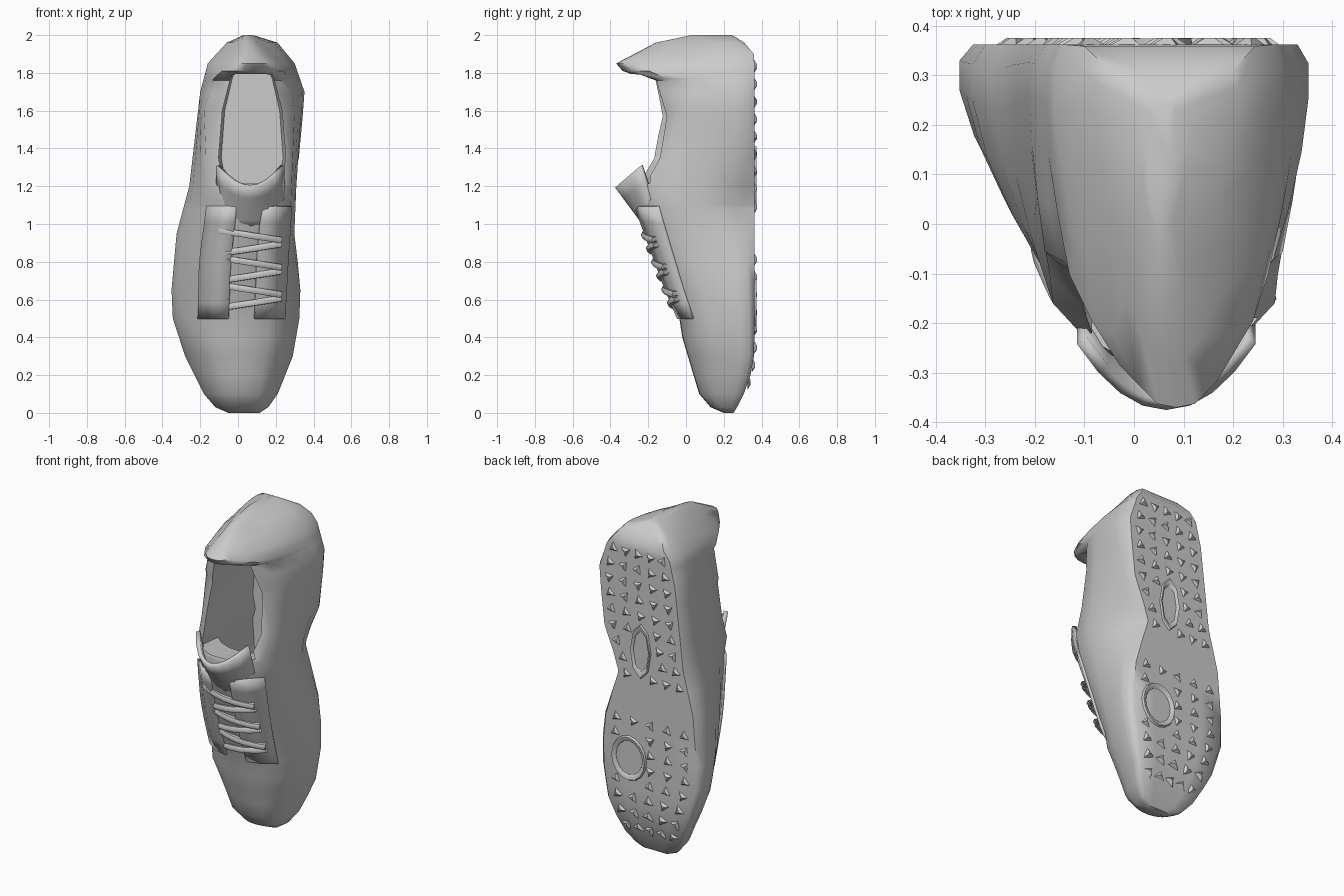
import bpy, bmesh, math, random
from mathutils import Matrix, Vector

if "Cube" in bpy.data.objects:
    bpy.data.objects.remove(bpy.data.objects["Cube"])

random.seed(4)

# height: (left edge, right edge) of the silhouette
EDGE = {0: (-.05, .115), .03: (-.12, .16), .1: (-.18, .21), .3: (-.28, .29),
        .5: (-.345, .325), .65: (-.352, .33), .95: (-.325, .305), 1.2: (-.258, .315),
        1.7: (-.2, .352), 1.85: (-.16, .3), 1.96: (-.06, .21), 2: (.03, .08)}
# height: (left, right) shoulder of the upper
SHOULDER = {0: (-.05, .11), .1: (-.12, .16), .4: (-.21, .24), .8: (-.2, .26),
            1.1: (-.16, .28), 1.6: (-.18, .3), 1.77: (-.13, .27), 1.85: (-.04, .21),
            2: (.03, .08)}
# height: y of the top line
CREST = {0: (.2,), .03: (.13,), .1: (.07,), .4: (-.02,), .5: (-.035,), .65: (-.1,),
         1.08: (-.26,), 1.2: (-.29,), 1.35: (-.22,), 1.57: (-.155,), 1.76: (-.19,),
         1.81: (-.335,), 1.85: (-.37,), 1.96: (-.16,), 2: (.03,)}
# height: (half width, top y) of the foot hollow
HOLLOW = {.8: (.15, .05), 1.2: (.18, -.12), 1.26: (.16, -.8), 1.35: (.178, -.8),
          1.6: (.158, -.8), 1.77: (.115, -.8), 1.8: (.1, -.2), 1.86: (.07, 0)}


def lerp(a, b, t):
    return a + (b - a) * t


def sample(table, z):
    keys = list(table)
    for a, b in zip(keys, keys[1:]):
        if z <= b:
            t = (z - a) / (b - a)
            return [lerp(p, q, t) for p, q in zip(table[a], table[b])]
    return list(table[keys[-1]])


def crest(z):
    return sample(CREST, z)[0]


def ring(z, edge, shoulder, yb, yt, pinch):
    c, tc = sum(edge) / 2, sum(shoulder) / 2

    def side(x, t, p):
        s = x - p
        pts = [(lerp(c, s, .5), 0), (lerp(c, s, .92), 0), (s, .07), (lerp(s, x, .5), .2),
               (lerp(x, t, .2), .4), (lerp(x, t, .55), .6), (t, .8),
               (lerp(t, tc, .35), .93), (lerp(t, tc, .7), .99)]
        return [Vector((px, lerp(yb, yt, v), z)) for px, v in pts]
    return ([Vector((c, yb, z))] + side(edge[1], shoulder[1], pinch)
            + [Vector((tc, yt, z))] + side(edge[0], shoulder[0], 0)[::-1])


def section(z):
    # sole rounds up at toe and heel and narrows at the arch
    toe, heel = max(0, 1 - z / .35), max(0, (z - 1.88) / .12)
    yb = .362 - .11 * toe ** 2 - .12 * heel ** 2
    pinch = .09 * math.exp(-((z - 1.1) / .16) ** 2)
    return ring(z, sample(EDGE, z), sample(SHOULDER, z), yb, crest(z), pinch)


def hollow(z):
    w, top = sample(HOLLOW, z)
    e = (.075 - w, .075 + w)
    return ring(z, e, e, .27, top, 0)


def select(ob):
    bpy.ops.object.select_all(action='DESELECT')
    ob.select_set(True)
    bpy.context.view_layer.objects.active = ob


def shade(ob, angle):
    select(ob)
    bpy.ops.object.shade_smooth_by_angle(angle=math.radians(angle))


def add(name, bm, smooth=45):
    bmesh.ops.recalc_face_normals(bm, faces=bm.faces)
    me = bpy.data.meshes.new(name)
    bm.to_mesh(me)
    bm.free()
    ob = bpy.data.objects.new(name, me)
    bpy.context.collection.objects.link(ob)
    if smooth:
        shade(ob, smooth)
    return ob


def grid(rings, closed):
    bm = bmesh.new()
    vs = [[bm.verts.new(p) for p in r] for r in rings]
    n = len(rings[0])
    for a, b in zip(vs, vs[1:]):
        for i in range(n if closed else n - 1):
            j = (i + 1) % n
            bm.faces.new((a[i], a[j], b[j], b[i]))
    if closed:
        bm.faces.new(vs[0])
        bm.faces.new(vs[-1])
    return bm


def sheet(name, rings, thickness):
    ob = add(name, grid(rings, False))
    m = ob.modifiers.new("thickness", 'SOLIDIFY')
    m.thickness, m.offset = thickness, 0


# upper with the foot opening cut out
levels = sorted(set(EDGE) | set(SHOULDER) | set(CREST) | {.2, 1.9, 1.99})
upper = add("shoe_upper", grid([section(z) for z in levels], True), 0)
cutter = add("foot_cutter", grid([hollow(z) for z in HOLLOW], True), 0)
cutter.hide_render = True
cut = upper.modifiers.new("opening", 'BOOLEAN')
cut.operation, cut.object, cut.solver = 'DIFFERENCE', cutter, 'EXACT'
select(upper)
bpy.ops.object.modifier_apply(modifier="opening")
bpy.data.objects.remove(cutter)
shade(upper, 50)

# padded tongue, curling outwards at its tip
rows = []
for i in range(5):
    v = i / 4
    rows.append([Vector((.065 + .17 * u, lerp(-.195 + .07 * u * u, -.365 + .13 * u * u, v),
                         lerp(.97, 1.2 + .11 * u * u, v)))
                 for u in [k / 4 - 1 for k in range(9)]])
sheet("tongue", rows, .025)

# lace-hole strips on both sides of the throat
for name, ids in (("right_eyestay", (7, 8, 9)), ("left_eyestay", (11, 12, 13))):
    strip = [[section(.5 + .085 * k)[i] + Vector((0, -.006, 0)) for i in ids]
             for k in range(8)]
    sheet(name, strip, .022)

# criss-cross laces
for k in range(6):
    z, tilt = .58 + .072 * k, .025 * (-1) ** k
    cu = bpy.data.curves.new("lace", 'CURVE')
    cu.dimensions, cu.bevel_depth, cu.bevel_resolution = '3D', .019, 1
    sp = cu.splines.new('POLY')
    sp.points.add(6)
    for i, p in enumerate(sp.points):
        u = i / 3 - 1
        zz = z + tilt * u
        p.co = (.065 + .16 * u, crest(zz) - .012 + .045 * u * u, zz, 1)
    lace = bpy.data.objects.new("lace_%d" % (k + 1), cu)
    bpy.context.collection.objects.link(lace)
    select(lace)
    bpy.ops.object.convert(target='MESH')
    shade(bpy.context.view_layer.objects.active, 60)

# small wedge lugs in rows over the outsole
bm = bmesh.new()
for k in range(19):
    z = .16 + .093 * k
    s = section(z)
    for i in range(5):
        x = lerp(s[-2].x, s[2].x, .12 + .19 * i)
        in_pod = math.hypot((x - .13) / .13, (z - .58) / .16) < 1
        in_shank = math.hypot((x - .05) / .09, (z - 1.25) / .2) < 1
        if in_pod or in_shank or abs(z - .95) < .06:
            continue
        m = (Matrix.Translation((x, s[0].y + .004, z)) @ Matrix.Rotation(-math.pi / 2, 4, 'X')
             @ Matrix.Rotation(random.uniform(0, 6.28), 4, 'Z'))
        bmesh.ops.create_cone(bm, cap_ends=True, segments=3, radius1=.042, radius2=.012,
                              depth=.018, matrix=m)
add("tread_lugs", bm, 0)


# raised rims of the ball pod and the midfoot window
def rim(name, x, z, rx, rz, n):
    loops = []
    for f, y in ((1, .355), (.93, .374), (.8, .372), (.68, .355)):
        angles = [2 * math.pi * i / n for i in range(n + 1)]
        loops.append([Vector((x + rx * f * math.cos(a), y, z + rz * f * math.sin(a)))
                      for a in angles])
    bm = grid(loops, False)
    bmesh.ops.remove_doubles(bm, verts=bm.verts, dist=.0001)
    add(name, bm, 60)


rim("ball_pod_rim", .13, .58, .12, .14, 16)
rim("midfoot_window_rim", .05, 1.25, .07, .17, 8)
